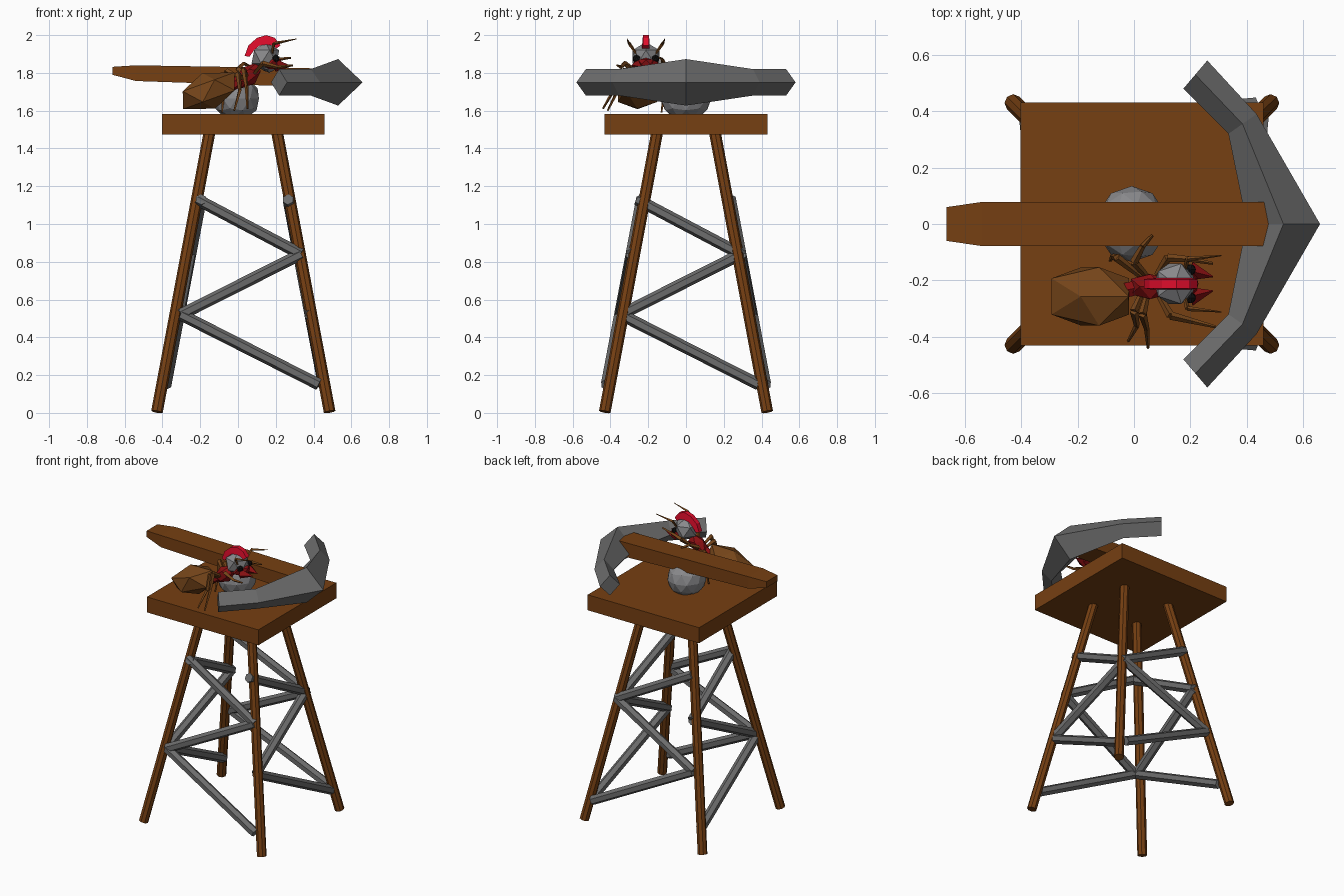
import bpy, bmesh, math
from mathutils import Vector, Matrix

if "Cube" in bpy.data.objects:
    bpy.data.objects.remove(bpy.data.objects["Cube"])


def material(name, rgb):
    m = bpy.data.materials.new(name)
    m.diffuse_color = (*rgb, 1)
    m.use_nodes = True
    m.node_tree.nodes["Principled BSDF"].inputs["Base Color"].default_value = m.diffuse_color
    return m


WOOD = material("wood", (0.18, 0.05, 0.006))
BROWN = material("ant_brown", (0.18, 0.06, 0.01))
RED = material("red", (0.75, 0.004, 0.025))
DARK_RED = material("dark_red", (0.25, 0.005, 0.006))
BLACK = material("black", (0.005, 0.005, 0.005))
IRON = material("iron", (0.15, 0.15, 0.15))
STEEL = material("steel", (0.25, 0.25, 0.26))


def finish(name, bm, mat=None):
    bmesh.ops.recalc_face_normals(bm, faces=bm.faces)
    me = bpy.data.meshes.new(name)
    bm.to_mesh(me)
    bm.free()
    ob = bpy.data.objects.new(name, me)
    bpy.context.collection.objects.link(ob)
    if mat:
        me.materials.append(mat)
    return ob


def loft(name, rings, mat=None):
    """Skin a row of equal-sized closed rings and cap both ends."""
    bm = bmesh.new()
    vs = [[bm.verts.new(p) for p in r] for r in rings]
    n = len(rings[0])
    for a, b in zip(vs, vs[1:]):
        for i in range(n):
            bm.faces.new((a[i], a[(i + 1) % n], b[(i + 1) % n], b[i]))
    bm.faces.new(vs[0])
    bm.faces.new(vs[-1])
    return finish(name, bm, mat)


def add_rod(bm, a, b, r1, r2, sides):
    a, b = Vector(a), Vector(b)
    d = b - a
    rot = d.to_track_quat('Z', 'Y').to_matrix().to_4x4()
    bmesh.ops.create_cone(bm, cap_ends=True, segments=sides, radius1=r1, radius2=r2,
                          depth=d.length, matrix=Matrix.Translation((a + b) / 2) @ rot)


def limb(name, pts, radii, mat=None, sides=4):
    bm = bmesh.new()
    for i in range(len(pts) - 1):
        add_rod(bm, pts[i], pts[i + 1], radii[i], radii[i + 1], sides)
    return finish(name, bm, mat)


def ball(name, loc, scale, mat=None, pitch=0, level=1):
    bm = bmesh.new()
    m = Matrix.Translation(loc) @ Matrix.Rotation(pitch, 4, 'Y') @ Matrix.Diagonal((*scale, 1))
    bmesh.ops.create_icosphere(bm, subdivisions=level, radius=1, matrix=m)
    return finish(name, bm, mat)


# Platform
bm = bmesh.new()
bmesh.ops.create_cube(bm, size=1, matrix=Matrix.Translation((0.028, 0, 1.528))
                      @ Matrix.Diagonal((0.862, 0.862, 0.108, 1)))
finish("platform", bm, WOOD)

# Four splayed legs
for sx in (-1, 1):
    for sy in (-1, 1):
        limb("tower_leg", [(0.028 + sx * 0.457, sy * 0.43, 0.006), (0.028 + sx * 0.178, sy * 0.152, 1.49)],
             [0.031, 0.031], WOOD, 8)

# Zigzag braces: front and right sides, mirrored to back and left
zigzag = [(-0.26, 1.13), (0.29, 0.84), (-0.345, 0.52), (0.385, 0.15)]
for s in (-1, 1):
    front = [(0.043 + t, s * (0.45 - 0.19 * z), z) for t, z in zigzag]
    side = [(0.035 + s * (0.445 - 0.19 * z), t, z) for t, z in zigzag]
    limb("front_back_brace", front, [0.031] * 4, IRON, 6)
    limb("side_brace", side, [0.031] * 4, IRON, 6)

# Swivel ball and stock
ball("swivel_ball", (-0.008, 0, 1.665), (0.125, 0.135, 0.12), STEEL, level=2)
stock = [(-0.665, 0.06, 1.832, 1.79), (-0.54, 0.078, 1.84, 1.757), (0.53, 0.078, 1.822, 1.72)]
loft("stock", [[(x, -w, b), (x, w, b), (x, w, t), (x, -w, t)] for x, w, t, b in stock], WOOD)

# Bow with a diamond section: inner point, outer point, half height
half = [((0.175, 0.48), (0.26, 0.58), 0.07), ((0.335, 0.32), (0.435, 0.39), 0.07),
        ((0.40, 0), (0.66, 0), 0.123)]
mirrored = [((a[0], -a[1]), (b[0], -b[1]), h) for a, b, h in half[1::-1]]
rings = []
for a, b, h in half + mirrored:
    mx, my = (a[0] + b[0]) / 2, (a[1] + b[1]) / 2
    rings.append([(*a, 1.75), (mx, my, 1.75 + h), (*b, 1.75), (mx, my, 1.75 - h)])
loft("bow", rings, IRON)

# Ant body
AY = -0.212
ball("ant_abdomen", (-0.155, -0.257, 1.705), (0.18, 0.122, 0.1), BROWN, math.radians(-20))
limb("ant_waist", [(-0.03, -0.235, 1.735), (0.03, AY - 0.01, 1.77)], [0.03, 0.03], DARK_RED, 6)
ball("ant_thorax", (0.055, AY - 0.01, 1.785), (0.09, 0.052, 0.054), DARK_RED, math.radians(-40))
ball("ant_head", (0.175, AY, 1.85), (0.06, 0.075, 0.045), DARK_RED)
ball("ant_helmet", (0.145, AY, 1.885), (0.082, 0.084, 0.078), STEEL)
ball("ant_chin_guard", (0.165, AY, 1.835), (0.045, 0.05, 0.035), STEEL)

# Helmet crest, an arc of box sections
crest = [(0.035, 1.89, 0.06, 1.885), (0.055, 1.945, 0.085, 1.92), (0.1, 1.985, 0.115, 1.945),
         (0.15, 2.0, 0.15, 1.95), (0.195, 1.985, 0.18, 1.945), (0.225, 1.945, 0.205, 1.93)]
loft("helmet_crest", [[(x1, AY - 0.016, z1), (x1, AY + 0.016, z1), (x2, AY + 0.02, z2), (x2, AY - 0.02, z2)]
                      for x1, z1, x2, z2 in crest], RED)

# Paired face parts
for s in (-1, 1):
    ball("ant_eye", (0.2, AY + s * 0.05, 1.875), (0.022, 0.022, 0.022), BLACK)
    limb("ant_mandible", [(0.2, AY + s * 0.045, 1.84), (0.28, AY + s * 0.025, 1.835)], [0.034, 0.002], DARK_RED)
    limb("ant_antenna", [(0.18, AY + s * 0.05, 1.9), (0.19, AY + s * 0.088, 1.955), (0.31, AY + s * 0.1, 1.98)],
         [0.006, 0.009, 0.002], BROWN)

# Ant legs
legs = {
    "ant_near_front_leg": [(0.08, -0.24, 1.79), (0.13, -0.325, 1.85), (0.21, -0.345, 1.83), (0.29, -0.365, 1.84)],
    "ant_near_middle_leg": [(0.05, -0.24, 1.77), (0.03, -0.32, 1.82), (0.045, -0.37, 1.73), (0.05, -0.44, 1.61)],
    "ant_near_rear_leg": [(0.03, -0.24, 1.76), (0.0, -0.31, 1.8), (0.01, -0.36, 1.71), (-0.02, -0.415, 1.6)],
    "ant_far_front_leg": [(0.08, -0.18, 1.79), (0.12, -0.12, 1.85), (0.2, -0.125, 1.87), (0.28, -0.14, 1.88)],
    "ant_far_middle_leg": [(0.05, -0.19, 1.77), (0.0, -0.135, 1.82), (0.03, -0.08, 1.85), (0.065, -0.04, 1.835)],
    "ant_far_rear_leg": [(0.03, -0.19, 1.76), (-0.06, -0.12, 1.81), (-0.075, -0.115, 1.7), (-0.085, -0.13, 1.59)],
}
for name, pts in legs.items():
    limb(name, pts, [0.009, 0.015, 0.01, 0.005], BROWN)
